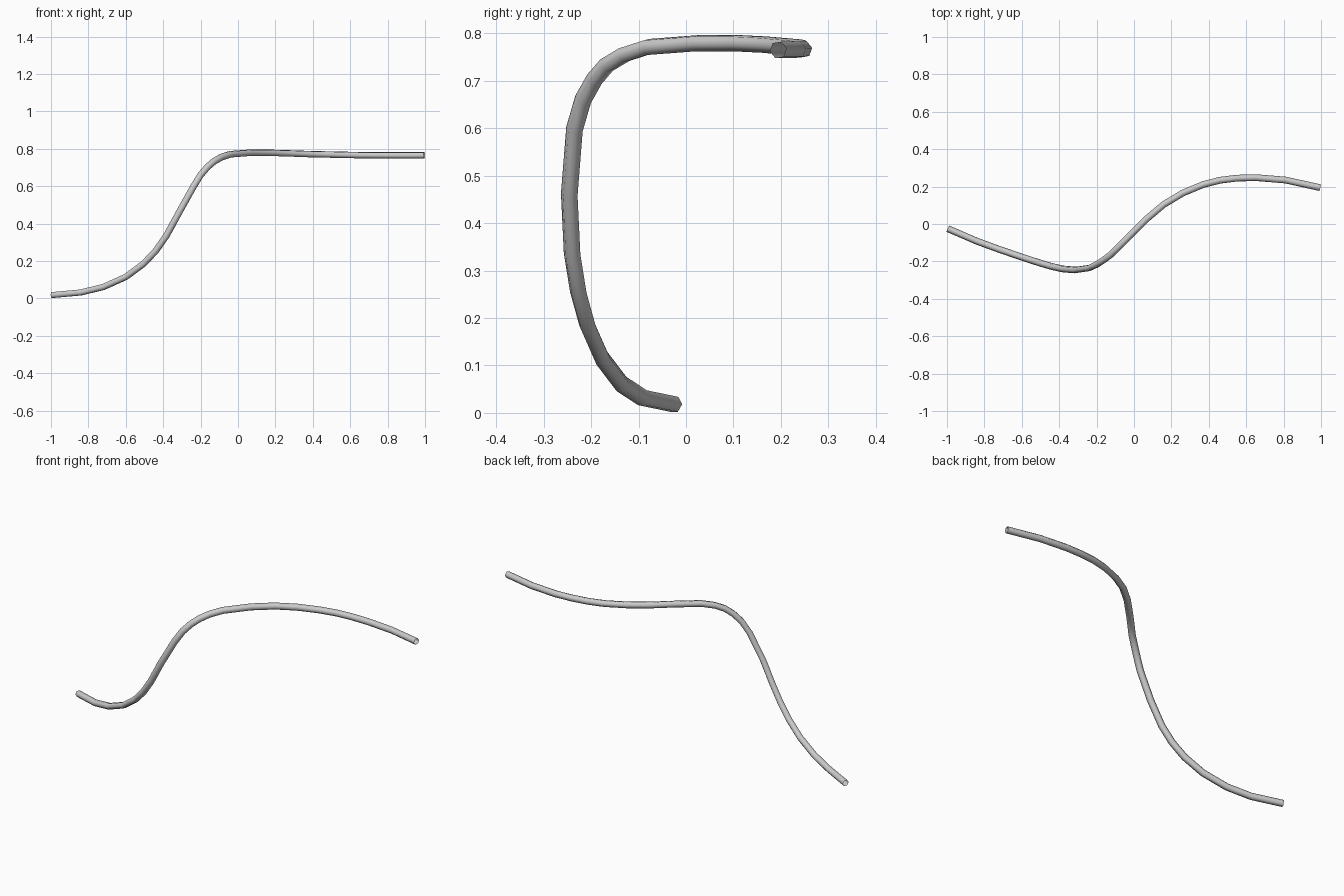
import bpy

# Centre line of the bent rod (x, y, z)
path = [
    (-0.995, -0.025, 0.018), (-0.84, -0.092, 0.032), (-0.72, -0.136, 0.061),
    (-0.60, -0.177, 0.115), (-0.505, -0.208, 0.185), (-0.44, -0.227, 0.254),
    (-0.383, -0.240, 0.335), (-0.315, -0.246, 0.460), (-0.238, -0.235, 0.598),
    (-0.20, -0.217, 0.660), (-0.163, -0.193, 0.703), (-0.128, -0.167, 0.733),
    (-0.09, -0.130, 0.755), (-0.04, -0.080, 0.771), (0.065, 0.025, 0.779),
    (0.16, 0.105, 0.779), (0.26, 0.165, 0.776), (0.37, 0.211, 0.772),
    (0.46, 0.234, 0.770), (0.55, 0.245, 0.768), (0.65, 0.248, 0.766),
    (0.81, 0.235, 0.765), (0.996, 0.194, 0.765),
]

# Six-sided tube with open ends
curve = bpy.data.curves.new("bent_rod", 'CURVE')
curve.dimensions = '3D'
curve.bevel_depth = 0.0182
curve.bevel_resolution = 1
spline = curve.splines.new('POLY')
spline.points.add(len(path) - 1)
for point, co in zip(spline.points, path):
    point.co = (*co, 1)
rod = bpy.data.objects.new("bent_rod", curve)
bpy.context.collection.objects.link(rod)

# Turn into a mesh with smooth shading
bpy.context.view_layer.objects.active = rod
rod.select_set(True)
bpy.ops.object.convert(target='MESH')
bpy.ops.object.shade_smooth_by_angle(angle=1.2)
